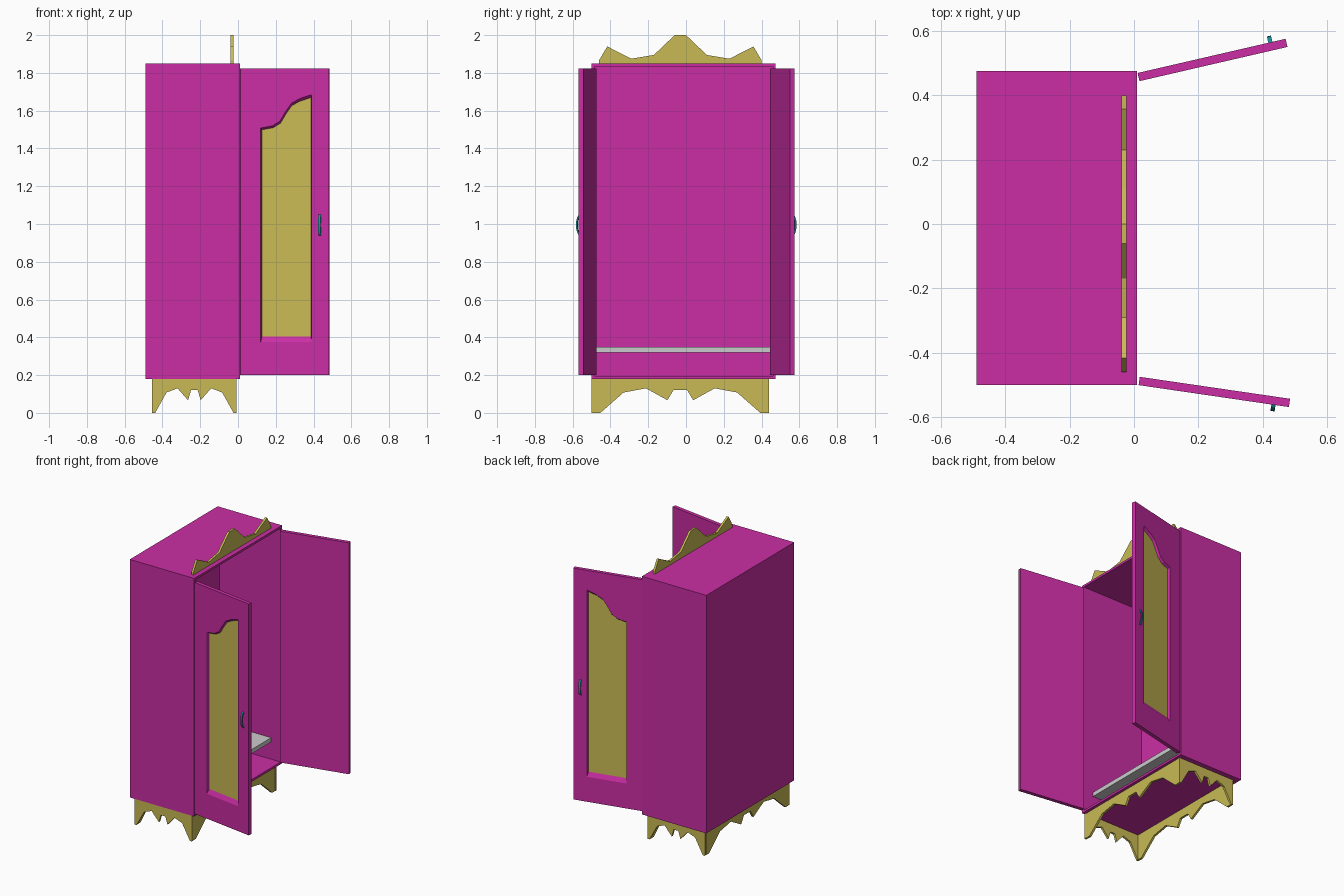
import bpy, bmesh, math
from mathutils import Vector

if "Cube" in bpy.data.objects:
    bpy.data.objects.remove(bpy.data.objects["Cube"])


def material(name, rgb):
    m = bpy.data.materials.new(name)
    m.diffuse_color = (*rgb, 1)
    m.use_nodes = True
    m.node_tree.nodes["Principled BSDF"].inputs["Base Color"].default_value = m.diffuse_color
    return m


MAGENTA = material("magenta", (0.59, 0.027, 0.37))
YELLOW = material("yellow", (0.58, 0.49, 0.09))
TEAL = material("teal", (0.012, 0.30, 0.35))


def finish(bm, name, *mats):
    bmesh.ops.recalc_face_normals(bm, faces=bm.faces)
    me = bpy.data.meshes.new(name)
    bm.to_mesh(me)
    bm.free()
    ob = bpy.data.objects.new(name, me)
    for m in mats:
        me.materials.append(m)
    bpy.context.collection.objects.link(ob)
    return ob


def box_mesh(lo, hi):
    bm = bmesh.new()
    bmesh.ops.create_cube(bm, size=1)
    for v in bm.verts:
        v.co = Vector([l + (c + 0.5) * (h - l) for l, h, c in zip(lo, hi, v.co)])
    return bm


def prism(name, pts, place, d0, d1, mat):
    """Extrude a 2D profile; place(a, b, depth) gives the 3D position."""
    bm = bmesh.new()
    r0, r1 = ([bm.verts.new(place(a, b, d)) for a, b in pts] for d in (d0, d1))
    bm.faces.new(r0)
    bm.faces.new(r1[::-1])
    n = len(pts)
    for i in range(n):
        j = (i + 1) % n
        bm.faces.new((r0[i], r0[j], r1[j], r1[i]))
    return finish(bm, name, mat)


# Cabinet body: hollow box open towards +x
bm = box_mesh((-0.49, -0.5, 0.18), (0.01, 0.475, 1.85))
front = max(bm.faces, key=lambda f: f.calc_center_median().x)
bmesh.ops.inset_individual(bm, faces=[front], thickness=0.022)
ext = bmesh.ops.extrude_discrete_faces(bm, faces=[front])
bmesh.ops.translate(bm, verts=ext["faces"][0].verts, vec=(-0.477, 0, 0))
finish(bm, "cabinet_body", MAGENTA)

# Grey shelf
finish(box_mesh((-0.467, -0.478, 0.32), (-0.06, 0.453, 0.35)), "shelf")

# Skirt: four scalloped boards from one mirrored half profile
HALF = [(0.08, 0.12), (0.15, 0.067), (0.40, 0.13), (0.66, 0.108), (0.93, 0), (1, 0), (1, 0.18)]


def skirt_profile(centre, half):
    right = [(centre + t * half, z) for t, z in HALF]
    left = [(centre - t * half, z) for t, z in HALF]
    return right + left[::-1]


T = 0.015
for name, x in (("front_skirt", -0.01 - T), ("back_skirt", -0.455)):
    prism(name, skirt_profile(-0.03, 0.47 - T), lambda a, b, d: (d, a, b), x, x + T, YELLOW)
for name, y in (("left_skirt", -0.5), ("right_skirt", 0.44 - T)):
    prism(name, skirt_profile(-0.231, 0.223), lambda a, b, d: (a, d, b), y, y + T, YELLOW)

# Crown ornament on the top
crown_half = [(0.03, 2.0), (0.14, 1.895), (0.26, 1.875), (0.387, 1.94), (0.43, 1.867), (0.43, 1.85)]
crown = [(-0.03 + a, z) for a, z in crown_half] + [(-0.03 - a, z) for a, z in crown_half[::-1]]
prism("crown", crown, lambda a, b, d: (d, a, b), -0.039, -0.024, YELLOW)

# Doors: slab with a tapered recess and a coloured panel on the outside face
W, TH, Z0, Z1 = 0.472, 0.026, 0.20, 1.823
OUTLINE = [(0.107, 0.375), (0.38, 0.375), (0.38, 1.685), (0.318, 1.665), (0.272, 1.64),
           (0.24, 1.595), (0.21, 1.545), (0.17, 1.52), (0.107, 1.508)]


def door(name, hinge, angle, s):
    ca, sa = math.cos(math.radians(angle)), math.sin(math.radians(angle))

    def place(u, z, v):
        return Vector((hinge[0] + u * ca - v * sa, hinge[1] + s * (u * sa + v * ca), z))

    bm = bmesh.new()
    rect = [(0, Z0), (W, Z0), (W, Z1), (0, Z1)]
    back = [bm.verts.new(place(u, z, 0)) for u, z in rect]
    face = [bm.verts.new(place(u, z, TH)) for u, z in rect]
    rim = [bm.verts.new(place(u, z, TH)) for u, z in OUTLINE]
    inner = [bm.verts.new(place(0.2435 + (u - 0.2435) * 0.955, 1.24 + (z - 1.24) * 0.965, TH - 0.015))
             for u, z in OUTLINE]
    bm.faces.new(back)
    for i in range(4):
        j = (i + 1) % 4
        bm.faces.new((back[i], back[j], face[j], face[i]))
    bm.faces.new((face[0], face[1], rim[1], rim[0]))
    bm.faces.new((face[1], face[2], rim[2], rim[1]))
    bm.faces.new([face[2], face[3]] + rim[:1:-1])
    bm.faces.new((face[3], face[0], rim[0], rim[-1]))
    n = len(rim)
    for i in range(n):
        j = (i + 1) % n
        bm.faces.new((rim[i], rim[j], inner[j], inner[i]))
    bm.faces.new(inner).material_index = 1
    finish(bm, name, MAGENTA, YELLOW)

    # Bowed handle near the free edge
    arc = [math.pi * i / 8 for i in range(9)]
    bow = [(TH + 0.02 * math.sin(t), 0.995 - 0.055 * math.cos(t)) for t in arc]
    bow += [(TH + 0.012 * math.sin(t), 0.995 - 0.045 * math.cos(t)) for t in arc[::-1]]
    prism(name + "_handle", bow, lambda a, b, d: place(d, b, a), 0.417, 0.430, TEAL)


door("left_door", (0.018, -0.475), 8.3, -1)
door("right_door", (0.017, 0.444), 13, 1)
